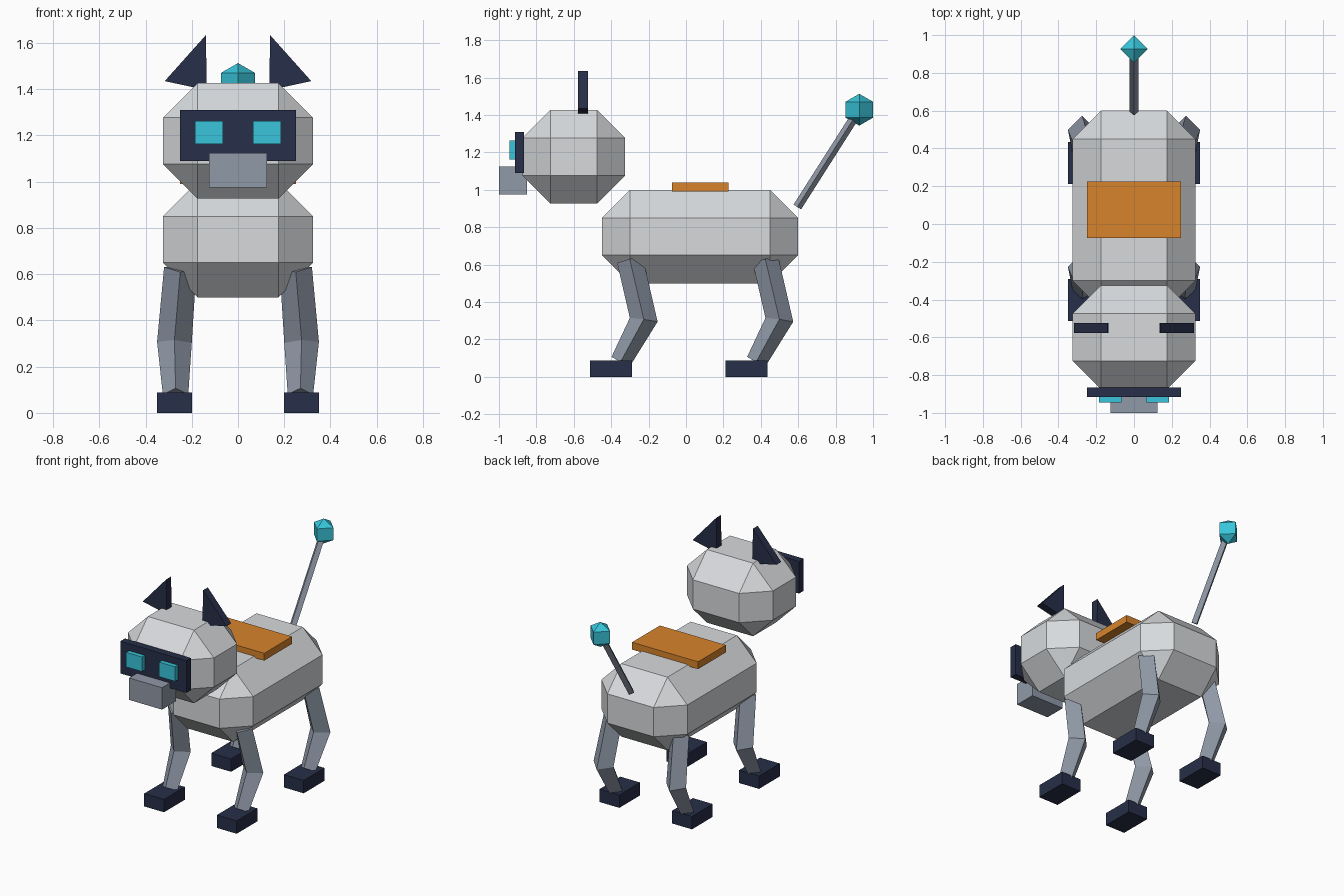
import bpy, bmesh
from mathutils import Vector, Matrix

if "Cube" in bpy.data.objects:
    bpy.data.objects.remove(bpy.data.objects["Cube"])


def material(name, rgb):
    m = bpy.data.materials.new(name)
    m.diffuse_color = (*rgb, 1)
    m.use_nodes = True
    m.node_tree.nodes["Principled BSDF"].inputs["Base Color"].default_value = m.diffuse_color
    return m


SHELL = material("shell", (0.68, 0.70, 0.72))
STEEL = material("steel", (0.28, 0.32, 0.39))
NAVY = material("navy", (0.02, 0.028, 0.065))
CYAN = material("cyan", (0.04, 0.56, 0.70))
ORANGE = material("orange", (0.68, 0.23, 0.025))


def finish(name, bm, mat):
    bmesh.ops.recalc_face_normals(bm, faces=bm.faces)
    mesh = bpy.data.meshes.new(name)
    bm.to_mesh(mesh)
    bm.free()
    mesh.materials.append(mat)
    ob = bpy.data.objects.new(name, mesh)
    bpy.context.collection.objects.link(ob)
    return ob


def box(name, centre, size, mat, chamfer=0):
    bm = bmesh.new()
    bmesh.ops.create_cube(bm, size=1,
                          matrix=Matrix.Translation(centre) @ Matrix.Diagonal((*size, 1)))
    if chamfer:
        bmesh.ops.bevel(bm, geom=bm.edges[:], offset=chamfer, segments=1,
                        affect='EDGES', clamp_overlap=False)
    return finish(name, bm, mat)


def tube(name, path, radii, mat):
    """Four-sided tube with a corner facing sideways, mitred along the path."""
    bm = bmesh.new()
    pts = [Vector(p) for p in path]
    rings = []
    for i, (p, r) in enumerate(zip(pts, radii)):
        t = Vector()
        if i > 0:
            t += (p - pts[i - 1]).normalized()
        if i < len(pts) - 1:
            t += (pts[i + 1] - p).normalized()
        t.normalize()
        fore = t.cross(Vector((1, 0, 0))).normalized()
        side = fore.cross(t).normalized()
        rings.append([bm.verts.new(p + d * r) for d in (side, fore, -side, -fore)])
    for a, b in zip(rings, rings[1:]):
        for k in range(4):
            n = (k + 1) % 4
            bm.faces.new((a[k], a[n], b[n], b[k]))
    bm.faces.new(rings[0])
    bm.faces.new(rings[-1])
    return finish(name, bm, mat)


def plate(name, outline, y0, y1, mat):
    """Outline in x, z extruded along y."""
    bm = bmesh.new()
    face = bm.faces.new([bm.verts.new((x, y0, z)) for x, z in outline])
    ext = bmesh.ops.extrude_face_region(bm, geom=[face])
    moved = [v for v in ext["geom"] if isinstance(v, bmesh.types.BMVert)]
    bmesh.ops.translate(bm, verts=moved, vec=(0, y1 - y0, 0))
    return finish(name, bm, mat)


# Chamfered body and head
box("body", (0, 0.075, 0.75), (0.65, 1.05, 0.5), SHELL, 0.15)
box("head", (0, -0.6, 1.177), (0.65, 0.55, 0.5), SHELL, 0.15)

# Back panel and face
box("back_panel", (0, 0.076, 1.015), (0.5, 0.3, 0.05), ORANGE)
box("visor", (0, -0.89, 1.2), (0.5, 0.05, 0.22), NAVY)
box("muzzle", (0, -0.925, 1.05), (0.25, 0.15, 0.15), STEEL)

for side, s in (("left", -1), ("right", 1)):
    box(f"{side}_eye", (s * 0.125, -0.925, 1.213), (0.12, 0.04, 0.1), CYAN)
    # Pointed ears
    plate(f"{side}_ear", [(s * 0.317, 1.435), (s * 0.139, 1.634), (s * 0.135, 1.396)],
          -0.577, -0.525, NAVY)
    # Bent legs with block feet
    for end, dy in (("front", 0), ("back", 0.725)):
        tube(f"{end}_{side}_leg",
             [(s * 0.25, -0.30 + dy, 0.625), (s * 0.275, -0.226 + dy, 0.305),
              (s * 0.27, -0.35 + dy, 0.08)], (0.07, 0.075, 0.055), STEEL)
        box(f"{end}_{side}_foot", (s * 0.275, -0.402 + dy, 0.044), (0.15, 0.224, 0.088), NAVY)

# Tail with a faceted tip
TIP = (0, 0.9264, 1.428)
tube("tail", [(0, 0.595, 0.908), TIP], (0.024, 0.024), STEEL)
ball = bmesh.new()
bmesh.ops.create_uvsphere(ball, u_segments=4, v_segments=3, radius=0.085,
                          matrix=Matrix.Translation(TIP))
finish("tail_tip", ball, CYAN)
